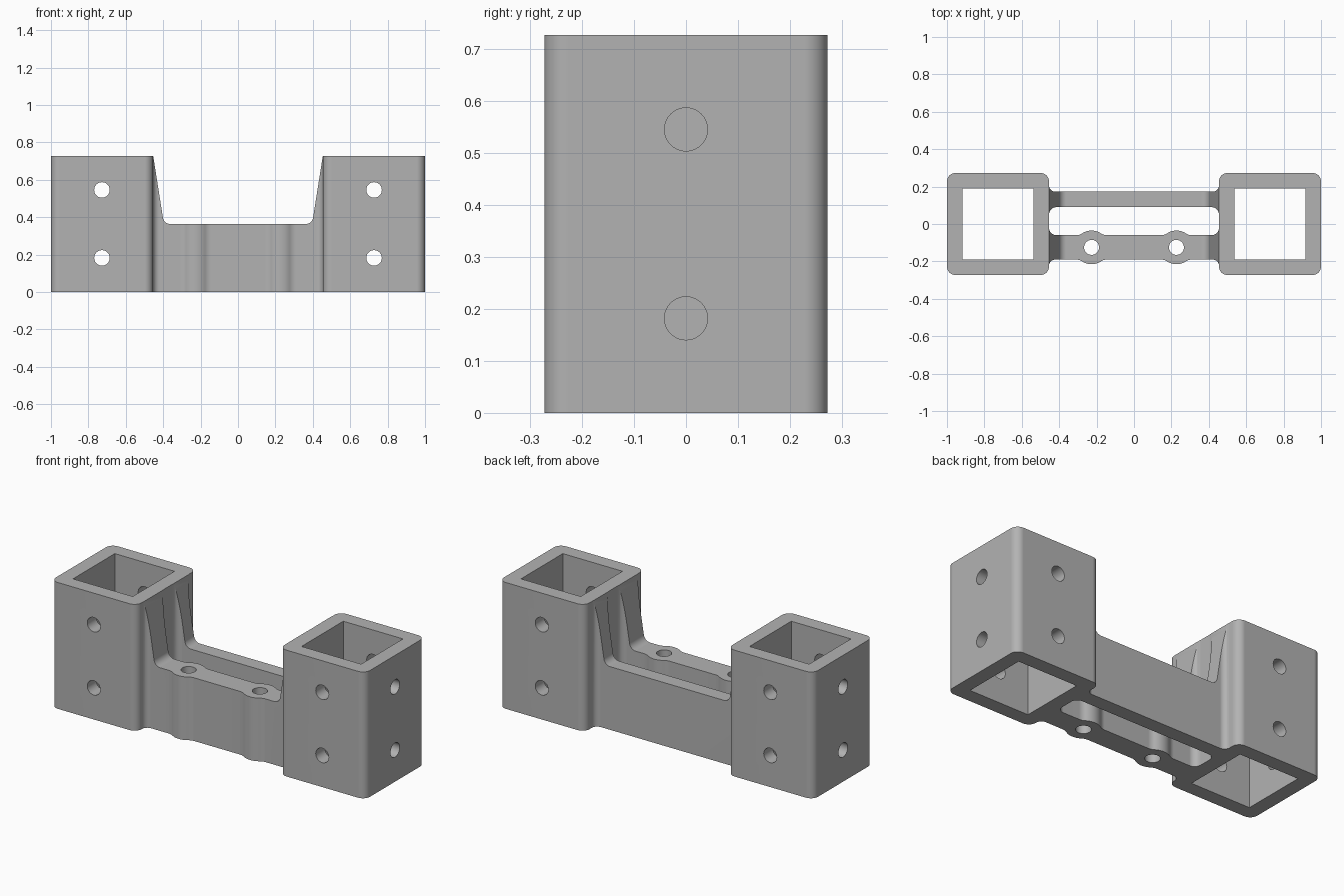
import bpy, bmesh, math
from mathutils import Matrix, Vector

cube = bpy.data.objects.get("Cube")
if cube:
    bpy.data.objects.remove(cube, do_unlink=True)

HEIGHT, BAR_TOP = 0.727, 0.3636
SOCKET_X, WALL_X, HALF_Y, OPENING = 0.7273, 0.4545, 0.2727, 0.19
BOSS_X, BOSS_Y, BOSS_R, BOSS_BLEND = 0.227, -0.125, 0.09, 0.06
PIN_R, PIN_HEIGHTS = 0.0415, (0.182, 0.5455)


def rounded(corners, steps=10):
    """Turn (x, y, radius) corners into a closed outline with arcs."""
    out = []
    for i, (x, y, r) in enumerate(corners):
        p = Vector((x, y))
        if r == 0:
            out.append(p)
            continue
        a = (Vector(corners[i - 1][:2]) - p).normalized()
        b = (Vector(corners[(i + 1) % len(corners)][:2]) - p).normalized()
        half = a.angle(b) / 2
        centre = p + (a + b).normalized() * r / math.sin(half)
        start = p + a * r / math.tan(half) - centre
        end = p + b * r / math.tan(half) - centre
        turn = math.atan2(start.x * end.y - start.y * end.x, start.dot(end))
        out += [centre + Matrix.Rotation(turn * k / steps, 2) @ start
                for k in range(steps + 1)]
    return out


def mirrored(half):
    return half + [(-x, y, r) for x, y, r in reversed(half)]


def boss_edge(bar_y):
    """Boss bulge blended into a bar edge, running in +x."""
    rise = abs(bar_y - BOSS_Y)
    side = math.copysign(1, bar_y - BOSS_Y)
    reach = BOSS_R + BOSS_BLEND
    dx = math.sqrt(reach ** 2 - (rise + BOSS_BLEND) ** 2)
    tilt = math.atan2(dx, rise + BOSS_BLEND)
    pts = []
    for k in range(9):
        t = tilt * k / 8
        pts.append((-dx + BOSS_BLEND * math.sin(t),
                    rise + BOSS_BLEND * (1 - math.cos(t))))
    for k in range(1, 16):
        t = -tilt + 2 * tilt * k / 16
        pts.append((BOSS_R * math.sin(t), BOSS_R * math.cos(t)))
    pts += [(-u, v) for u, v in reversed(pts[:9])]
    return [(BOSS_X + u, BOSS_Y + side * v, 0) for u, v in pts]


def make(name, bm):
    bmesh.ops.recalc_face_normals(bm, faces=bm.faces)
    mesh = bpy.data.meshes.new(name)
    bm.to_mesh(mesh)
    bm.free()
    obj = bpy.data.objects.new(name, mesh)
    bpy.context.collection.objects.link(obj)
    return obj


def prism(name, outline, low, high, upright=True):
    """Extrude an outline along z, or along y when not upright."""
    bm = bmesh.new()
    put = (lambda p, w: (p.x, p.y, w)) if upright else (lambda p, w: (p.x, w, p.y))
    face = bm.faces.new([bm.verts.new(put(p, low)) for p in outline])
    moved = bmesh.ops.extrude_face_region(bm, geom=[face])["geom"]
    shift = Vector(put(Vector((0, 0)), high - low))
    bmesh.ops.translate(bm, vec=shift, verts=[v for v in moved if isinstance(v, bmesh.types.BMVert)])
    return make(name, bm)


def rod(name, centre, axis, length, radius):
    bm = bmesh.new()
    turn = Vector((0, 0, 1)).rotation_difference(Vector(axis)).to_matrix().to_4x4()
    bmesh.ops.create_cone(bm, cap_ends=True, segments=40, radius1=radius, radius2=radius,
                          depth=length, matrix=Matrix.Translation(centre) @ turn)
    return make(name, bm)


def cut(body, cutter):
    cutter.hide_render = True
    mod = body.modifiers.new("cut", 'BOOLEAN')
    mod.operation, mod.solver, mod.object = 'DIFFERENCE', 'EXACT', cutter
    bpy.context.view_layer.update()
    graph = bpy.context.evaluated_depsgraph_get()
    mesh = bpy.data.meshes.new_from_object(body.evaluated_get(graph))
    body.modifiers.clear()
    body.data = mesh
    bpy.data.objects.remove(cutter, do_unlink=True)


# Two sockets joined by the bars, as one full-height casting
C, F = 0.045, 0.034
body = prism("socket_bracket", rounded(mirrored(boss_edge(-0.19) + [
    (WALL_X, -0.19, F), (WALL_X, -HALF_Y, C), (1, -HALF_Y, C),
    (1, HALF_Y, C), (WALL_X, HALF_Y, C), (WALL_X, 0.173, F)])), 0, HEIGHT)

# Slot between the bars
cut(body, prism("slot_cutter", rounded(mirrored(
    boss_edge(-0.06) + [(WALL_X, -0.06, 0.04), (WALL_X, 0.09, 0.04)])), -0.1, 0.9))

# Drop the bars below the sockets, with sloped gussets at each end
cut(body, prism("gusset_cutter", rounded(mirrored(
    [(0.396, BAR_TOP, 0.04), (0.465, 0.8, 0)])), -0.5, 0.5, upright=False))

for s in (1, -1):
    # Square socket opening
    sx = s * SOCKET_X
    cut(body, prism("opening_cutter", [Vector((sx + a * OPENING, b * OPENING)) for a, b in
                                       ((-1, -1), (1, -1), (1, 1), (-1, 1))], -0.1, 0.9))
    # Vertical screw hole in the boss
    cut(body, rod("screw_cutter", (s * BOSS_X, BOSS_Y, 0.3), (0, 0, 1), 1, 0.04))
    # Pin holes through front, back and outer walls
    for z in PIN_HEIGHTS:
        cut(body, rod("pin_cutter", (sx, 0, z), (0, 1, 0), 1, PIN_R))
        cut(body, rod("pin_cutter", (s * 0.96, 0, z), (1, 0, 0), 0.3, PIN_R))

# Plain grey finish
grey = bpy.data.materials.new("plain_grey")
grey.use_nodes = True
colour = (0.45, 0.45, 0.45, 1)
grey.diffuse_color = colour
grey.node_tree.nodes["Principled BSDF"].inputs["Base Color"].default_value = colour
body.data.materials.clear()
body.data.materials.append(grey)

bpy.ops.object.select_all(action='DESELECT')
body.select_set(True)
bpy.context.view_layer.objects.active = body
bpy.ops.object.shade_smooth_by_angle(angle=math.radians(30))
body.modifiers.new("even_shading", 'WEIGHTED_NORMAL').keep_sharp = True
